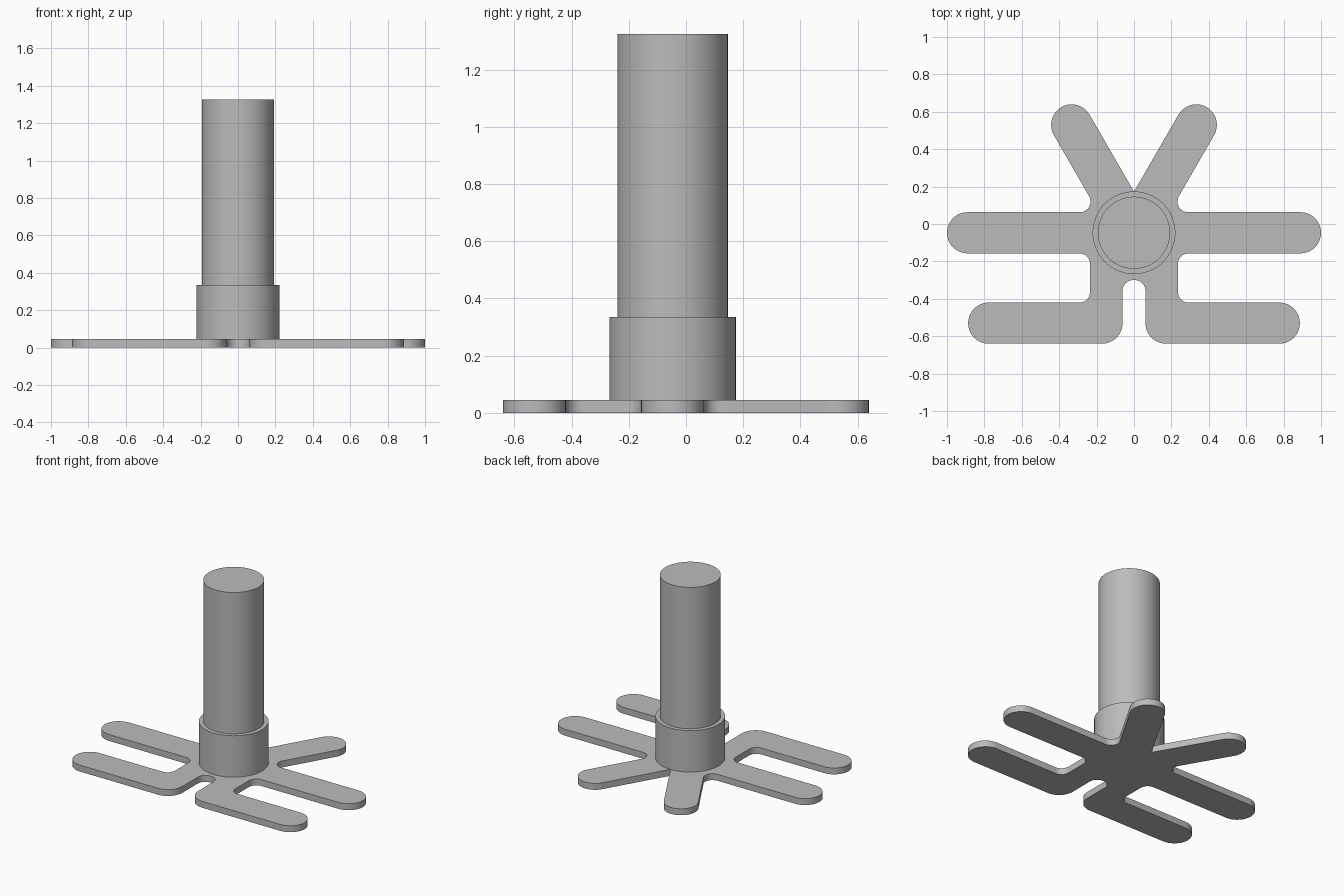
import bpy
import bmesh
import math
from mathutils import Vector

cube = bpy.data.objects.get("Cube")
if cube:
    bpy.data.objects.remove(cube)

grey = bpy.data.materials.new("plain grey")
grey.use_nodes = True
colour = (0.5, 0.5, 0.5, 1)
grey.diffuse_color = colour
grey.node_tree.nodes["Principled BSDF"].inputs["Base Color"].default_value = colour

HUB = Vector((0, -0.047))   # centre of the hub in plan
ARM = 0.11                  # half width of every arm
FILLET = 0.057              # radius of the inner corners
PLATE_TOP = 0.045


def finish(name, bm):
    """Turn a bmesh into a shaded, coloured object."""
    bmesh.ops.recalc_face_normals(bm, faces=bm.faces)
    mesh = bpy.data.meshes.new(name)
    bm.to_mesh(mesh)
    bm.free()
    mesh.materials.append(grey)
    obj = bpy.data.objects.new(name, mesh)
    bpy.context.collection.objects.link(obj)
    bpy.ops.object.select_all(action="DESELECT")
    obj.select_set(True)
    bpy.context.view_layer.objects.active = obj
    bpy.ops.object.shade_smooth_by_angle(angle=math.radians(30))
    return obj


def rounded(corners, steps=10):
    """Outline through (point, radius) corners, each replaced by an arc."""
    outline = []
    for i, (p, r) in enumerate(corners):
        if r == 0:
            outline.append(p)
            continue
        a = (corners[i - 1][0] - p).normalized()
        b = (corners[(i + 1) % len(corners)][0] - p).normalized()
        half = a.angle(b) / 2
        centre = p + (a + b).normalized() * r / math.sin(half)
        start = p + a * r / math.tan(half) - centre
        end = p + b * r / math.tan(half) - centre
        sweep = start.angle_signed(end)
        base = math.atan2(start.y, start.x)
        for k in range(steps + 1):
            t = base - sweep * k / steps
            outline.append(centre + Vector((math.cos(t), math.sin(t))) * r)
    return outline


# Corners of the foot plate's left half, from the back notch to the front slot
along = Vector((0.5, math.sqrt(0.75)))
across = Vector((along.y, -along.x)) * ARM
tip = HUB + along * (0.666 + ARM)
back, front = HUB.y + ARM, HUB.y - ARM
outer = HUB + across
crotch = outer + along * (back - outer.y) / along.y
half = [
    (HUB + Vector((0, 2 * ARM)), 0),
    (tip - across, ARM), (tip + across, ARM),
    (crotch, FILLET),
    (Vector((1, back)), ARM), (Vector((1, front)), ARM),
    (Vector((0.235, front)), FILLET), (Vector((0.235, -0.42)), FILLET),
    (Vector((0.887, -0.42)), ARM), (Vector((0.887, -0.64)), ARM),
    (Vector((0.061, -0.64)), ARM), (Vector((0.061, -0.30)), FILLET),
]
mirrored = [(Vector((-p.x, p.y)), r) for p, r in reversed(half[1:])]

# Flat foot plate with six rounded arms
bm = bmesh.new()
base = bm.faces.new([bm.verts.new((p.x, p.y, 0)) for p in rounded(half + mirrored)])
bmesh.ops.remove_doubles(bm, verts=bm.verts, dist=0.0005)
grown = bmesh.ops.extrude_face_region(bm, geom=bm.faces[:], use_keep_orig=True)
top = [g for g in grown["geom"] if isinstance(g, bmesh.types.BMVert)]
bmesh.ops.translate(bm, verts=top, vec=(0, 0, PLATE_TOP))
finish("foot_plate", bm)


def cylinder(name, radius, bottom, height):
    bm = bmesh.new()
    bmesh.ops.create_cone(bm, cap_ends=True, segments=96, radius1=radius,
                          radius2=radius, depth=height - bottom)
    bmesh.ops.translate(bm, verts=bm.verts,
                        vec=(HUB.x, HUB.y, (bottom + height) / 2))
    finish(name, bm)


# Collar and the post standing in it
cylinder("collar", 0.221, PLATE_TOP, 0.335)
cylinder("post", 0.193, 0.335, 1.325)
